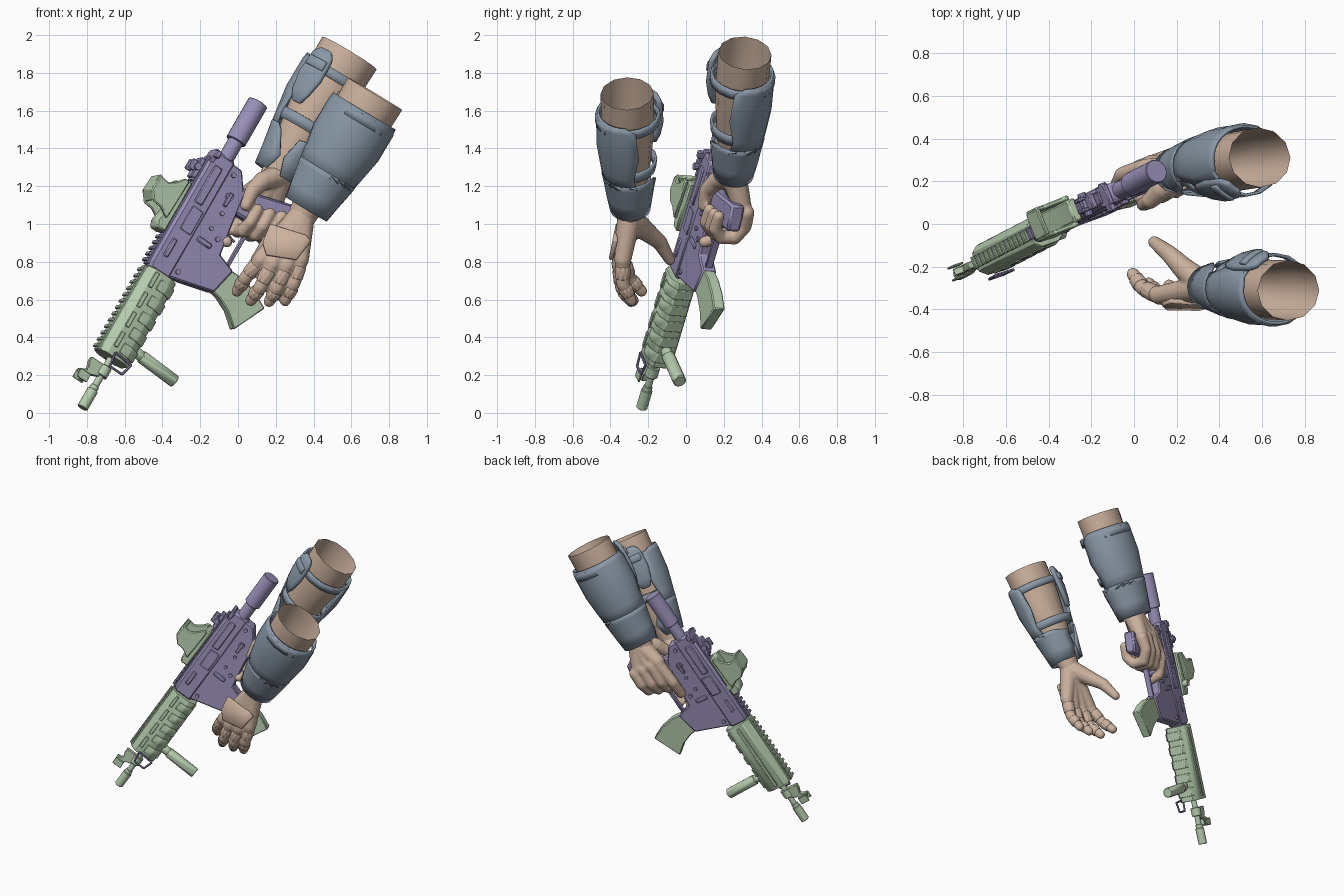
import bpy, bmesh, math
from mathutils import Vector, Matrix

if "Cube" in bpy.data.objects:
    bpy.data.objects.remove(bpy.data.objects["Cube"])

def material(name, c):
    m = bpy.data.materials.new(name)
    m.diffuse_color = (*c, 1)
    m.use_nodes = True
    m.node_tree.nodes["Principled BSDF"].inputs["Base Color"].default_value = m.diffuse_color
    return m
SKIN = material("skin tan", (0.60, 0.44, 0.34))
BLUE = material("brace blue grey", (0.25, 0.31, 0.38))
PURPLE = material("receiver purple", (0.32, 0.28, 0.48))
GREEN = material("furniture green", (0.46, 0.60, 0.42))

# Gun frame: local x = muzzle to stock, y = side, z = up towards the sights
D = Vector((.483, .251, .839)).normalized()
S = D.cross(Vector((.797, .272, -.54))).normalized()
U = D.cross(S)
GUN = Matrix((D, S, U)).transposed().to_4x4()
GUN.translation = (-.824, -.235, .026)

def finish(name, bm, mat, matrix=None, bevel=0, solid=0, angle=35):
    bmesh.ops.recalc_face_normals(bm, faces=bm.faces)
    me = bpy.data.meshes.new(name)
    bm.to_mesh(me)
    bm.free()
    ob = bpy.data.objects.new(name, me)
    bpy.context.collection.objects.link(ob)
    me.materials.append(mat)
    if matrix:
        ob.matrix_world = matrix
    if solid:
        m = ob.modifiers.new("thickness", 'SOLIDIFY')
        m.thickness, m.offset = solid, 0
    if bevel:
        m = ob.modifiers.new("bevel", 'BEVEL')
        m.width, m.segments, m.limit_method = bevel, 1, 'ANGLE'
    bpy.ops.object.select_all(action='DESELECT')
    ob.select_set(True)
    bpy.context.view_layer.objects.active = ob
    bpy.ops.object.shade_smooth_by_angle(angle=math.radians(angle))
    return ob

def prism(name, prof, w, mat, bevel=.006, axes="xz", at=0):
    """Extrude a profile: in (t, h) across the side, or in (side, h) along t."""
    bm = bmesh.new()
    put = (lambda p, k: (p[0], at + k * w, p[1])) if axes == "xz" else (lambda p, k: (at + k * w, p[0], p[1]))
    a, b = ([bm.verts.new(put(p, k)) for p in prof] for k in (-.5, .5))
    bm.faces.new(a)
    bm.faces.new(b[::-1])
    n = len(prof)
    for i in range(n):
        bm.faces.new((a[i], a[(i + 1) % n], b[(i + 1) % n], b[i]))
    return finish(name, bm, mat, GUN, bevel)

def boxes(name, items, mat, bevel=.003):
    """Boxes given as t0, t1, h0, h1, s0, s1."""
    bm = bmesh.new()
    for t0, t1, h0, h1, s0, s1 in items:
        m = Matrix.Translation(((t0 + t1) / 2, (s0 + s1) / 2, (h0 + h1) / 2)) @ Matrix.Diagonal((t1 - t0, s1 - s0, h1 - h0, 1))
        bmesh.ops.create_cube(bm, size=1, matrix=m)
    return finish(name, bm, mat, GUN, bevel)

def rod(bm, p, q, r1, r2, n=16):
    p, q = Vector(p), Vector(q)
    m = Matrix.Translation((p + q) / 2) @ (q - p).to_track_quat('Z', 'Y').to_matrix().to_4x4()
    bmesh.ops.create_cone(bm, cap_ends=True, segments=n, radius1=r1, radius2=r2, depth=(q - p).length, matrix=m)

def rods(name, items, mat, n=16, bevel=0):
    """Rods given as start, end, radius1, radius2 in gun space (t, side, h)."""
    bm = bmesh.new()
    for it in items:
        rod(bm, *it, n)
    return finish(name, bm, mat, GUN, bevel)

def along(t0, t1, r, r2=None):
    return ((t0, 0, 0), (t1, 0, 0), r, r2 or r)

# Barrel, flash hider and front sight
rods("barrel", [along(0, .115, .03), along(.11, .14, .024), along(.13, .34, .019),
                along(.2, .26, .034)], GREEN, bevel=.003)
prism("front_sight", [(.12, .09), (.17, .13), (.19, .085), (.23, .1), (.26, .1), (.26, .01), (.19, .01), (.17, .06), (.13, .06)], .035, GREEN, .004)
boxes("front_sight_ears", [(.12, .17, .06, .125, s, s + .01) for s in (-.035, .025)], GREEN)

# Handguard: octagonal body with rails, ribs and slots
octagon = [(-.075, -.05), (-.045, -.095), (.045, -.095), (.075, -.05), (.075, .05), (.045, .09), (-.045, .09), (-.075, .05)]
prism("handguard", octagon, .53, GREEN, .004, "yz", .575)
for k in range(5):
    lower = [(-.082, 0), (-.082, -.053), (-.048, -.104), (.048, -.104), (.06, -.08), (-.04, -.06), (-.06, 0)]
    prism("handguard_rib", lower, .06, GREEN, .003, "yz", .375 + k * .1)
boxes("handguard_slots", [(.36 + k * .125, .45 + k * .125, .022, .046, -.083, -.07) for k in range(4)]
      + [(.33, .82, -.012, .012, .07, .08)], GREEN)
boxes("handguard_top_rail", [(.31, .84, .085, .1, -.028, .028)] + [(.32 + k * .04, .34 + k * .04, .1, .113, -.03, .03) for k in range(13)], GREEN)
rods("foregrip", [((.42, 0, -.09), (.415, 0, -.15), .03, .03), ((.415, 0, -.14), (.405, 0, -.37), .036, .036)], GREEN, 12, .005)

# Sling loop on the side of the handguard
loop = [(.33, -.09, .02), (.25, -.09, .01), (.25, -.09, -.07), (.32, -.09, -.09)]
rods("sling_loop", [(loop[i], loop[(i + 1) % 4], .007, .007) for i in range(4)], PURPLE, 8)

# Receiver, magazine well and rail
prism("upper_receiver", [(.835, -.05), (.835, .075), (.86, .09), (1.5, .09), (1.575, .06), (1.575, -.05)], .095, PURPLE, .018)
prism("lower_receiver", [(.845, -.02), (.855, -.06), (.92, -.3), (1.075, -.335), (1.11, -.23), (1.3, -.2), (1.45, -.18),
                         (1.56, -.1), (1.56, -.02)], .08, PURPLE, .008)
boxes("receiver_rail", [(.85, 1.53, .085, .1, -.028, .028)] + [(.86 + k * .036, .88 + k * .036, .1, .116, -.03, .03) for k in range(18)], PURPLE)
boxes("receiver_side_panels", [(.93, 1.04, .02, .05, -.055, .05), (1.27, 1.5, .0, .05, -.056, .056),
                               (1.1, 1.25, -.03, .045, -.051, .053), (1.1, 1.13, -.16, -.07, -.05, .05)], PURPLE, .006)
rods("receiver_pins", [((t, -.052, h), (t, .052, h), r, r) for t, h, r in
     ((.9, -.07, .014), (1.2, -.11, .012), (1.3, -.12, .012), (1.4, -.11, .022), (1.51, -.07, .014), (1.17, -.17, .014))], PURPLE, 10)
boxes("selector_lever", [(1.34, 1.42, -.12, -.1, -.058, .058)], PURPLE)
boxes("charging_handle", [(1.5, 1.58, .06, .085, -.05, .05), (1.53, 1.57, .055, .085, -.08, .06)], PURPLE, .005)
boxes("rear_sight", [(1.38, 1.5, .1, .13, -.035, .035), (1.41, 1.47, .13, .165, -.035, -.018),
                     (1.41, 1.47, .13, .165, .018, .035), (1.43, 1.45, .12, .15, -.02, .02)], PURPLE, .005)
rods("rear_sight_knob", [((1.44, -.055, .125), (1.44, .055, .125), .02, .02)], PURPLE, 10)
rods("stock_tube", [along(1.55, 1.7, .042), along(1.68, 1.925, .056)], PURPLE, 20, .003)
boxes("trigger_guard", [(1.07, 1.36, -.31, -.295, -.02, .02), (1.345, 1.365, -.31, -.18, -.02, .02)], PURPLE)
rods("trigger", [((1.24, 0, -.18), (1.22, 0, -.27), .01, .008)], PURPLE, 8)
prism("pistol_grip", [(1.34, -.15), (1.49, -.13), (1.49, -.2), (1.565, -.45), (1.42, -.48), (1.35, -.26)], .075, PURPLE, .012)
prism("magazine", [(.93, -.25), (.915, -.34), (.88, -.42), (.815, -.5), (1.005, -.59), (1.05, -.5), (1.075, -.4), (1.075, -.25)], .064, GREEN, .006)

# Optic: curved base, hollow hood with a sloping rear
prism("optic_base", [(1.04, .105), (1.04, .16), (1.08, .175), (1.13, .165), (1.2, .15), (1.34, .15), (1.345, .105)], .11, GREEN, .008)
side = [(1.1, .14), (1.135, .2), (1.14, .25), (1.19, .29), (1.28, .285), (1.27, .23), (1.3, .19), (1.34, .16), (1.34, .13)]
for s in (-.065, .065):
    prism("optic_side", side, .022, GREEN, .006, at=s)
prism("optic_top", [(1.145, .25), (1.19, .295), (1.285, .29), (1.28, .265), (1.2, .27), (1.16, .24)], .13, GREEN, .005)
rods("optic_knob", [((1.12, .05, .13), (1.12, .085, .13), .025, .022)], GREEN, 12)

# Forearms with braces, built as shells round an arm axis
def shell(name, A0, A1, side_sign, rings, n, mat, solid=0, bevel=0):
    """Rings: fraction along arm, outward radius, across radius, start and end angle."""
    a = (A1 - A0)
    o = Vector((0, side_sign, 0))
    o = (o - a * (o.dot(a) / a.length_squared)).normalized()
    e = a.normalized().cross(o) * side_sign
    bm = bmesh.new()
    rows = []
    for f, ro, re, t0, t1 in rings:
        closed = t1 - t0 == 360
        row = []
        for i in range(n if closed else n + 1):
            th = math.radians(t0 + (t1 - t0) * i / n)
            row.append(bm.verts.new(A0 + a * f + o * (ro * math.cos(th)) + e * (re * math.sin(th))))
        rows.append(row)
    for p, q in zip(rows, rows[1:]):
        for i in range(n):
            j = (i + 1) % len(p)
            bm.faces.new((p[i], p[j], q[j], q[i]))
    return finish(name, bm, mat, None, bevel, solid)

def arm(label, A0, A1, sg):
    A0, A1 = Vector(A0), Vector(A1)
    def part(name, rings, n, mat, solid=0, bevel=0):
        shell(label + name, A0, A1, sg, rings, n, mat, solid, bevel)
    part("_forearm", [(f, ro, re, 0, 360) for f, ro, re in
         ((0, .141, .168), (.3, .14, .162), (.6, .115, .13), (.85, .085, .095), (1.06, .066, .075))], 12, SKIN)
    part("_brace_plate", [(.15, .156, .186, -100, 85), (.2, .162, .192, -125, 105), (.42, .162, .192, -130, 110),
         (.6, .145, .17, -120, 100), (.74, .13, .152, -120, 110)], 14, BLUE, .014)
    part("_wrist_cuff", [(.68, .14, .163, -125, 130), (.72, .135, .158, -140, 175), (.88, .116, .137, -165, 185),
         (1, .1, .122, -150, 170)], 16, BLUE, .014)
    part("_upper_strap", [(.17, .166, .186, 0, 360), (.24, .166, .186, 0, 360)], 16, BLUE, .014)
    part("_lower_strap", [(.56, .144, .168, 0, 360), (.64, .136, .158, 0, 360)], 16, BLUE, .014)
    part("_inner_pad", [(.08, .165, .185, 205, 228), (.13, .178, .195, 196, 238), (.3, .182, .2, 194, 240),
         (.42, .17, .19, 200, 236), (.5, .155, .175, 208, 228)], 6, BLUE, .03, .008)
    part("_pad_buckle", [(.16, .196, .216, 200, 232), (.23, .196, .216, 200, 232)], 4, BLUE, .02, .004)

arm("right", (.59, .312, 1.905), (.20, .25, 1.26), 1)
arm("left", (.725, -.312, 1.69), (.36, -.295, 1.08), -1)

# Hands: chains of tapered limbs fused into one skin
def hand(name, chains, matrix=None):
    bm = bmesh.new()
    for pts, r0, r1 in chains:
        rad = [r0 + (r1 - r0) * i / (len(pts) - 1) for i in range(len(pts))]
        for p, r in zip(pts, rad):
            bmesh.ops.create_uvsphere(bm, u_segments=12, v_segments=8, radius=r, matrix=Matrix.Translation(p))
        for i in range(len(pts) - 1):
            rod(bm, pts[i], pts[i + 1], rad[i], rad[i + 1], 12)
    ob = finish(name, bm, SKIN, matrix)
    m = ob.modifiers.new("fuse", 'REMESH')
    m.mode, m.voxel_size, m.use_smooth_shade = 'VOXEL', .009, True
    m = ob.modifiers.new("soften", 'SMOOTH')
    m.iterations = 3

wrist = (.345, -.295, 1.06)
fingers = [[(.12, -.335, .81), (.04, -.30, .715), (-.005, -.235, .645)],
           [(.185, -.35, .79), (.117, -.335, .665), (.068, -.28, .595)],
           [(.26, -.35, .785), (.206, -.34, .66), (.165, -.29, .59)],
           [(.33, -.335, .81), (.295, -.335, .685), (.25, -.29, .595)]]
hand("left_hand", [(f, .041, .031) for f in fingers]
     + [((wrist, f[0]), .066, .046) for f in fingers]
     + [([(.32, -.28, 1.02), (.235, -.21, .96), (.165, -.14, .905), (.095, -.085, .81)], .065, .03)])

# Armoured plate on the back of the left hand and finger cuffs
bm = bmesh.new()
outline = [(.17, -.36, 1.0), (.36, -.375, .94), (.385, -.372, .91), (.31, -.398, .81), (.15, -.395, .835), (.13, -.375, .9)]
bm.faces.new([bm.verts.new(p) for p in outline])
finish("left_hand_plate", bm, SKIN, None, .004, .022)
bm = bmesh.new()
for f in fingers:
    p, q, r = (Vector(v) for v in f)
    rod(bm, p.lerp(q, .25), p.lerp(q, .8), .044, .041, 10)
    rod(bm, q.lerp(r, .2), q.lerp(r, .7), .04, .037, 10)
finish("left_finger_cuffs", bm, SKIN, None, .005)

# Right hand closed round the pistol grip (gun space: t, side, h)
grip = [[(1.5, .075, h), (1.37 + k, .085, h), (1.295 + k, .05, h), (1.29 + k, -.03, h), (1.34 + k, -.075, h), (1.42 + k, -.075, h)]
        for h, k in ((-.27, .0), (-.34, .02), (-.405, .045))]
palm = [((1.66, -.01, -.3), (1.5, .06, h)) for h in (-.22, -.3, -.38)]
hand("right_hand", [(f, .042, .031) for f in grip] + [(p, .07, .05) for p in palm]
     + [([(1.48, .07, -.22), (1.33, .085, -.2), (1.22, .05, -.215), (1.19, -.03, -.225)], .042, .03),
        ([(1.64, -.03, -.28), (1.57, -.06, -.22), (1.49, -.085, -.19), (1.4, -.085, -.2)], .06, .032)], GUN)
